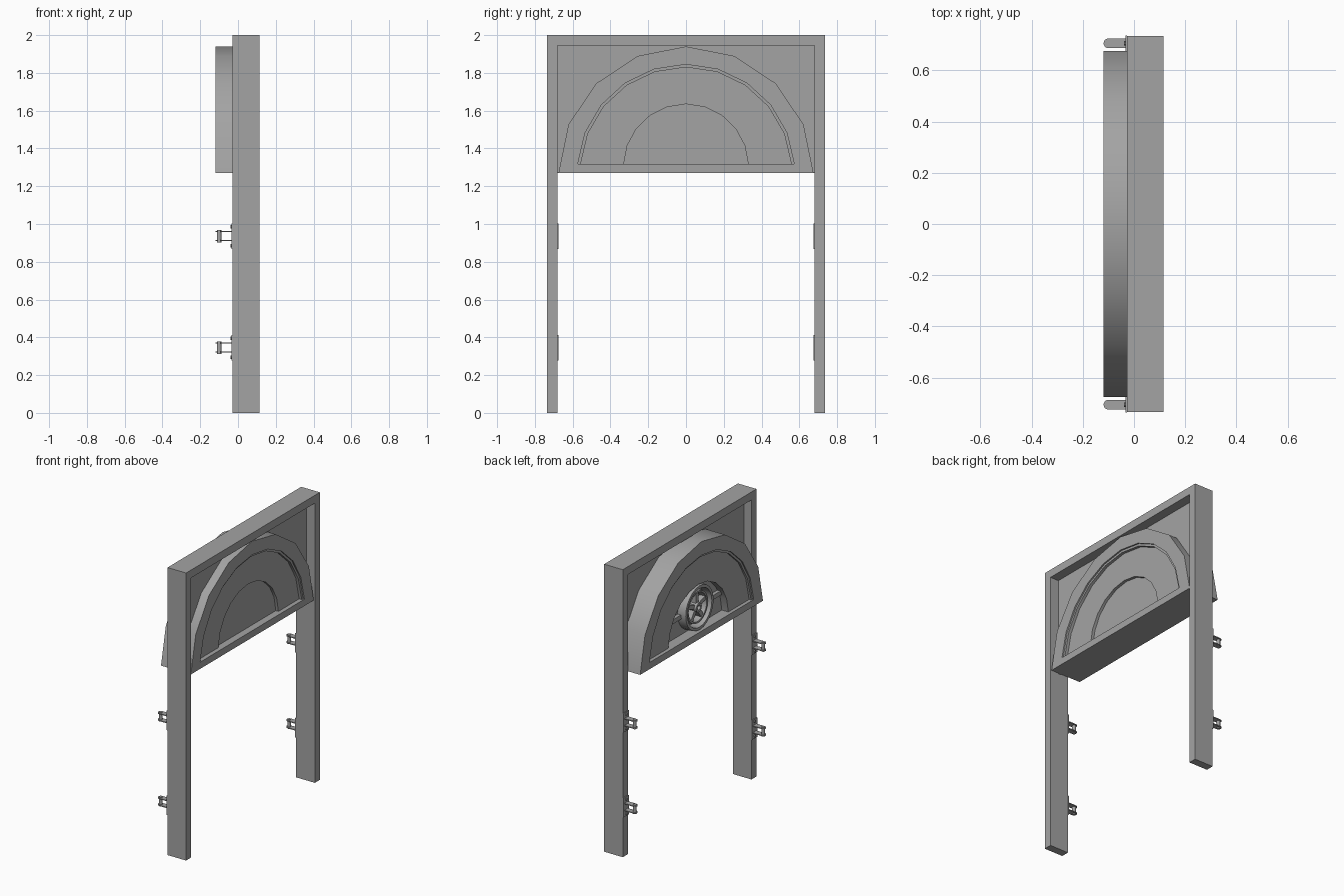
import bpy, bmesh
from math import pi, sin, cos, asin
from mathutils import Matrix, Vector

old = bpy.data.objects.get("Cube")
if old:
    bpy.data.objects.remove(old, do_unlink=True)

grey = bpy.data.materials.new("plain_grey")
grey.use_nodes = True
grey.diffuse_color = (0.37, 0.37, 0.37, 1)
grey.node_tree.nodes["Principled BSDF"].inputs["Base Color"].default_value = grey.diffuse_color


def finish(bm, name, smooth=False):
    bmesh.ops.recalc_face_normals(bm, faces=bm.faces)
    me = bpy.data.meshes.new(name)
    bm.to_mesh(me)
    bm.free()
    me.materials.append(grey)
    ob = bpy.data.objects.new(name, me)
    bpy.context.collection.objects.link(ob)
    if smooth:
        smooth_edges(ob)
    return ob


def activate(ob):
    bpy.ops.object.select_all(action='DESELECT')
    ob.select_set(True)
    bpy.context.view_layer.objects.active = ob


def smooth_edges(ob):
    activate(ob)
    bpy.ops.object.shade_smooth_by_angle(angle=0.6)


def add_box(bm, x, y, z):
    """Box from (low, high) pairs."""
    size = Matrix.Diagonal((x[1] - x[0], y[1] - y[0], z[1] - z[0], 1))
    mid = Vector((sum(x) / 2, sum(y) / 2, sum(z) / 2))
    bmesh.ops.create_cube(bm, size=1, matrix=Matrix.Translation(mid) @ size)


def box(name, x, y, z):
    bm = bmesh.new()
    add_box(bm, x, y, z)
    return finish(bm, name)


def prism(bm, outline, axis, low, high):
    """Extrude a 2D outline along x or z."""
    place = (lambda a, b: (low, a, b)) if axis == 'x' else (lambda a, b: (a, b, low))
    face = bm.faces.new([bm.verts.new(place(*p)) for p in outline])
    new = bmesh.ops.extrude_face_region(bm, geom=[face])["geom"]
    d = high - low
    bmesh.ops.translate(bm, verts=[g for g in new if isinstance(g, bmesh.types.BMVert)],
                        vec=(d, 0, 0) if axis == 'x' else (0, 0, d))


def half_disc(r, centre, floor, steps):
    """Semicircle outline cut off flat at the floor height."""
    start = asin((floor - centre) / r)
    angles = [start + (pi - 2 * start) * i / steps for i in range(steps + 1)]
    return [(r * cos(a), centre + r * sin(a)) for a in angles]


def half_prism(name, x, *shape):
    bm = bmesh.new()
    prism(bm, half_disc(*shape), 'x', *x)
    return finish(bm, name)


def cut(ob, cutter):
    mod = ob.modifiers.new("cut", 'BOOLEAN')
    mod.operation = 'DIFFERENCE'
    mod.solver = 'EXACT'
    mod.object = cutter
    activate(ob)
    bpy.ops.object.modifier_apply(modifier=mod.name)
    bpy.data.objects.remove(cutter, do_unlink=True)


def lathe(name, profile, centre, steps=24):
    """Closed (x, radius) profile spun about an axis along x."""
    bm = bmesh.new()
    verts = [bm.verts.new((x, 0, r)) for x, r in profile]
    edges = [bm.edges.new((verts[i - 1], verts[i])) for i in range(len(verts))]
    bmesh.ops.spin(bm, geom=verts + edges, cent=(0, 0, 0), axis=(1, 0, 0),
                   angle=2 * pi, steps=steps, use_merge=True)
    bmesh.ops.remove_doubles(bm, verts=bm.verts, dist=1e-5)
    bmesh.ops.translate(bm, verts=bm.verts, vec=centre)
    return finish(bm, name, True)


# Door frame
FRONT, BACK, IN, OUT = 0.115, -0.028, 0.68, 0.735
for side, name in ((1, "left"), (-1, "right")):
    box(name + "_post", (BACK, FRONT), sorted((side * IN, side * OUT)), (0, 2))
box("top_beam", (BACK, FRONT), (-IN, IN), (1.945, 2))
box("back_panel", (0.03, 0.05), (-IN, IN), (1.27, 1.945))

# Half-round body with stepped recesses on both faces
BASE, FLOOR = 1.27, 1.317
body = half_prism("arch_body", (-0.12, 0.11), 0.675, BASE - 0.005, BASE, 8)
for x, r, centre, floor in (
        ((0.1, 0.2), 0.575, BASE, FLOOR), ((0.08, 0.2), 0.56, BASE, FLOOR),
        ((0.06, 0.2), 0.33, 1.305, FLOOR),
        ((-0.2, -0.11), 0.575, BASE, FLOOR), ((-0.2, -0.095), 0.56, BASE, FLOOR),
        ((-0.2, -0.045), 0.33, 1.305, FLOOR)):
    cut(body, half_prism("recess_cutter", x, r, centre, floor, 10))
smooth_edges(body)

# Round medallion in the rear recess
HUB = Vector((0, 0, 1.475))


def ring(name, inner, outer, back):
    lathe(name, [(-0.045, inner), (back, inner + 0.004), (back, outer - 0.004), (-0.045, outer)], HUB)


ring("medallion_rim", 0.13, 0.157, -0.105)
ring("medallion_inner_ring", 0.095, 0.115, -0.09)
ring("medallion_hub", 0.012, 0.035, -0.1)
bm = bmesh.new()
for i in range(5):
    start = len(bm.verts)
    add_box(bm, (-0.085, -0.045), (-0.014, 0.014), (0.025, 0.1))
    bm.verts.ensure_lookup_table()
    bmesh.ops.rotate(bm, verts=bm.verts[start:], cent=(0, 0, 0),
                     matrix=Matrix.Rotation(2 * pi * i / 5, 3, 'X'))
bmesh.ops.translate(bm, verts=bm.verts, vec=HUB)
finish(bm, "medallion_spokes")
for side, name in ((1, "left"), (-1, "right")):
    box(name + "_medallion_arm", (-0.07, -0.045),
        sorted((side * 0.15, side * 0.29)), (1.445, 1.475))

# Hinge brackets on the back of the posts
for side, sname in ((1, "left"), (-1, "right")):
    for z, zname in ((0.345, "lower"), (0.935, "upper")):
        y = side * 0.706
        bm = bmesh.new()
        add_box(bm, (-0.034, BACK), (y - 0.03, y + 0.03), (z - 0.067, z + 0.067))
        # Rounded arms
        tip = [(-0.1 + 0.019 * cos(a), y + 0.019 * sin(a))
               for a in (pi / 2 + pi * i / 8 for i in range(9))]
        for dz in (-0.026, 0.022):
            prism(bm, [(BACK, y + 0.019)] + tip + [(BACK, y - 0.019)], 'z', z + dz, z + dz + 0.006)
        # Pin and screw heads
        bmesh.ops.create_cone(bm, cap_ends=True, segments=12, radius1=0.012, radius2=0.012,
                              depth=0.064, matrix=Matrix.Translation((-0.1, y, z)))
        for dz in (-0.05, 0.05):
            bmesh.ops.create_cone(bm, cap_ends=True, segments=10, radius1=0.009, radius2=0.009, depth=0.01,
                                  matrix=Matrix.Translation((-0.035, y, z + dz)) @ Matrix.Rotation(pi / 2, 4, 'Y'))
        finish(bm, f"{sname}_{zname}_hinge_bracket", True)
